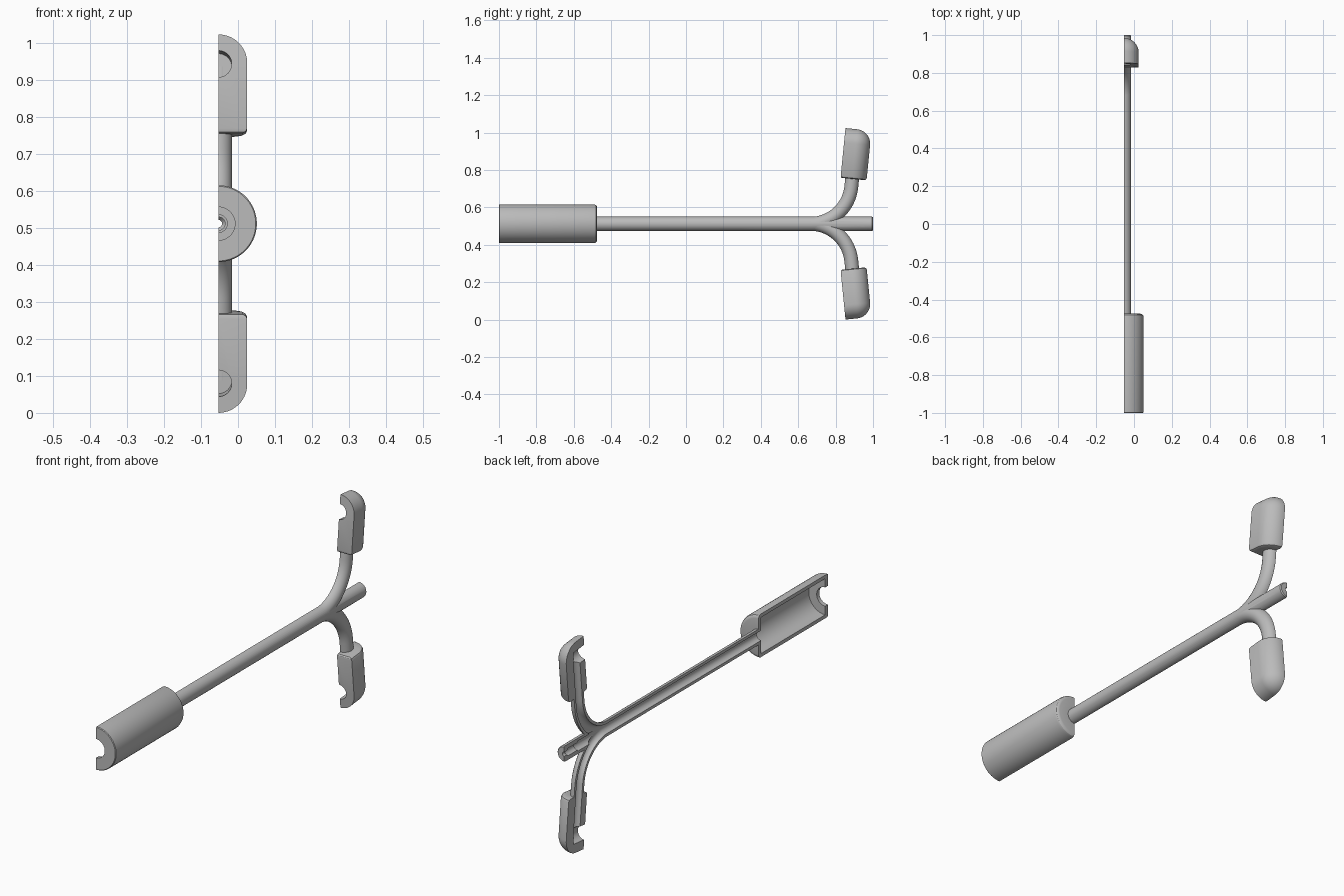
import bpy, bmesh
from math import sin, cos, pi, radians, sqrt
from mathutils import Matrix, Vector

if "Cube" in bpy.data.objects:
    bpy.data.objects.remove(bpy.data.objects["Cube"])

CUT_X, MID_Z = -0.053, 0.512
ROOT = Matrix.Translation((CUT_X, 0, MID_Z))
TILT = radians(84.3)          # final direction of the curved arms
BEND = 0.22                   # arm bend radius

grey = bpy.data.materials.new("plain_grey")
grey.use_nodes = True
grey.diffuse_color = (0.5, 0.5, 0.5, 1)
grey.node_tree.nodes["Principled BSDF"].inputs["Base Color"].default_value = (0.5, 0.5, 0.5, 1)


def loft(name, rings, matrix):
    """Closed solid through a list of equal-sized rings."""
    bm = bmesh.new()
    rows = [[bm.verts.new(matrix @ Vector(p)) for p in ring] for ring in rings]
    n = len(rows[0])
    for a, b in zip(rows, rows[1:]):
        for i in range(n):
            j = (i + 1) % n
            bm.faces.new((a[i], a[j], b[j], b[i]))
    bm.faces.new(rows[0])
    bm.faces.new(rows[-1])
    bmesh.ops.recalc_face_normals(bm, faces=bm.faces)
    mesh = bpy.data.meshes.new(name)
    bm.to_mesh(mesh)
    bm.free()
    mesh.materials.append(grey)
    ob = bpy.data.objects.new(name, mesh)
    bpy.context.collection.objects.link(ob)
    return ob


def circle(y, z, angle, r, n=48):
    """Ring around a path point heading at an angle in the yz plane."""
    turns = [2 * pi * (i + 0.5) / n for i in range(n)]
    return [(r * cos(t), y - r * sin(t) * sin(angle), z + r * sin(t) * cos(angle)) for t in turns]


def lathe(name, profile, matrix=ROOT):
    return loft(name, [circle(y, 0, 0, r) for r, y in profile], matrix)


def arm(name, r, reach, matrix):
    """Tube that leaves the shaft, bends outward and runs straight for reach."""
    path = [(0.6, 0, 0)]
    for i in range(17):
        a = TILT * i / 16
        path.append((0.665 + BEND * sin(a), BEND * (1 - cos(a)), a))
    y, z, a = path[-1]
    path.append((y + reach * cos(a), z + reach * sin(a), a))
    return loft(name, [circle(*p, r, 32) for p in path], matrix)


def claw(name, matrix):
    """Flat-fronted block with a round back and a domed tip."""
    R, front, length = 0.078, -0.062, 0.267
    sizes = [(0, 0.066), (0.004, 0.074), (0.012, R)]
    sizes += [(length - R + R * sin(t), R * cos(t)) for t in [pi / 2 * i / 14 for i in range(14)]]
    sizes.append((length, 0.003))
    rings = []
    for h, r in sizes:
        f = front + (R - r) * 0.6 if h < 0.012 else front
        arc = [pi * i / 25 for i in range(26)]
        rings.append([(r, f, h)] + [(r * cos(t), r * sin(t), h) for t in arc] + [(-r, f, h)])
    return loft(name, rings, matrix)


def combine(target, other, operation):
    mod = target.modifiers.new(operation, 'BOOLEAN')
    mod.operation, mod.object, mod.solver = operation, other, 'EXACT'
    bpy.context.view_layer.objects.active = target
    bpy.ops.object.modifier_apply(modifier=mod.name)
    bpy.data.objects.remove(other)


# Handle, shaft and centre stub turned as one solid
shell = lathe("handle_shaft_and_claws", [
    (0.101, -1), (0.104, -0.997), (0.104, -0.491), (0.101, -0.482), (0.095, -0.477),
    (0.087, -0.475), (0.038, -0.475), (0.038, 0.995), (0.034, 1)])

# Hollow handle, shaft bore and narrow stub outlet
cutters = [lathe("main_bore", [
    (0.045, -1.1), (0.045, -0.98), (0.087, -0.98), (0.087, -0.495), (0.024, -0.495),
    (0.024, 0.9), (0.018, 0.9), (0.018, 0.97), (0.01, 0.98), (0.01, 1.1)])]

# Upper and lower arms with claws, bores and front openings
for side, label in ((1, "upper"), (-1, "lower")):
    base = ROOT @ Matrix.Diagonal((1, 1, side, 1))
    place = base @ Matrix.Translation((0, 0.888, 0.24)) @ Matrix.Rotation(TILT - pi / 2, 4, 'X')
    combine(shell, arm(label + "_arm", 0.0372, 0.08, base), 'UNION')
    combine(shell, claw(label + "_claw", place), 'UNION')
    cutters.append(arm(label + "_bore", 0.0235, 0.23, base))
    opening = place @ Matrix.Translation((0, 0, 0.187))
    cutters.append(lathe(label + "_opening", [(0.036, -0.12), (0.036, 0.02)], opening))

for cutter in cutters:
    combine(shell, cutter, 'DIFFERENCE')

# Split lengthwise, keeping one half
square = [(-1, -2), (0, -2), (0, 2), (-1, 2)]
half = loft("split_cutter", [[(x, y, z) for x, y in square] for z in (-2, 2)], ROOT)
combine(shell, half, 'DIFFERENCE')

bpy.ops.object.select_all(action='DESELECT')
shell.select_set(True)
bpy.context.view_layer.objects.active = shell
bpy.ops.object.shade_smooth_by_angle(angle=radians(30))
